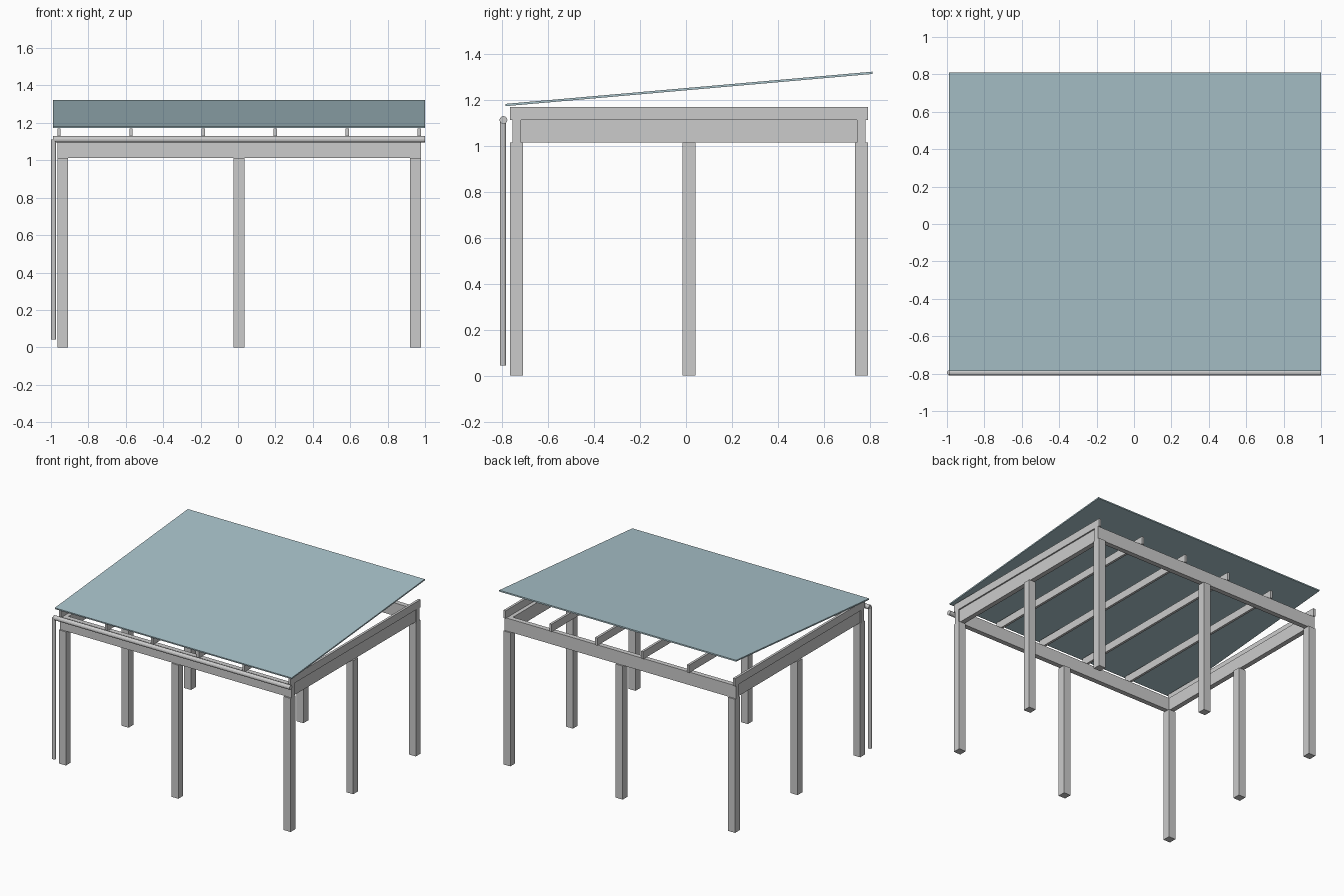
import bpy
import math

if "Cube" in bpy.data.objects:
    bpy.data.objects.remove(bpy.data.objects["Cube"])

CX, CY = 0.006, 0.013        # centre of the timber frame
PX, PY = 0.943, 0.75         # post spacing from the centre
POST_W, POST_H = 0.058, 1.013
BEAM_W, BEAM_TOP = 0.037, 1.111
RAFTER_W, RAFTER_TOP = 0.018, 1.169


def box(name, x, y, z):
    """Box from (min, max) ranges on each axis."""
    bpy.ops.mesh.primitive_cube_add(
        size=1, location=(sum(x) / 2, sum(y) / 2, sum(z) / 2))
    ob = bpy.context.object
    ob.name = name
    ob.scale = (x[1] - x[0], y[1] - y[0], z[1] - z[0])
    bpy.ops.object.transform_apply(location=False, rotation=False, scale=True)
    return ob


def around(c, w):
    return (c - w / 2, c + w / 2)


def pipe(name, radius, length, location, rotation=(0, 0, 0)):
    bpy.ops.mesh.primitive_cylinder_add(
        vertices=12, radius=radius, depth=length,
        location=location, rotation=rotation)
    bpy.context.object.name = name


# Eight posts: a 3 x 3 grid without the centre
for i in (-1, 0, 1):
    for j in (-1, 0, 1):
        if i or j:
            box("post", around(CX + i * PX, POST_W),
                around(CY + j * PY, POST_W), (0, POST_H))

# Ring of beams on the posts
x_span = around(CX, 2 * PX + POST_W)
y_inner = around(CY, 2 * PY - BEAM_W)
for s, side in ((-1, "front"), (1, "back")):
    box(side + "_beam", x_span, around(CY + s * PY, BEAM_W), (POST_H, BEAM_TOP))
for s, side in ((-1, "left"), (1, "right")):
    box(side + "_beam", around(CX + s * PX, BEAM_W), y_inner, (POST_H, BEAM_TOP))

# Six rafters across the beams
y_span = around(CY, 2 * PY + POST_W)
first, last = x_span[0] + RAFTER_W / 2, x_span[1] - RAFTER_W / 2
for k in range(6):
    box("rafter", around(first + (last - first) * k / 5, RAFTER_W),
        y_span, (BEAM_TOP, RAFTER_TOP))

# Sloping roof sheet
run, rise = 1.595, 0.14
roof = box("roof_sheet", around(0, 1.988), around(0, math.hypot(run, rise)),
           around(0, 0.01))
roof.location = (0.006, 0.013, 1.247)
roof.rotation_euler.x = math.atan2(rise, run)
mat = bpy.data.materials.new("pale_blue_sheet")
mat.diffuse_color = (0.40, 0.55, 0.60, 1)
mat.use_nodes = True
mat.node_tree.nodes["Principled BSDF"].inputs["Base Color"].default_value = mat.diffuse_color
roof.data.materials.append(mat)

# Gutter along the front and downpipe at the left corner
pipe("gutter", 0.017, 1.988, (0.006, -0.794, 1.112), (0, math.pi / 2, 0))
pipe("downpipe", 0.014, 1.069, (-0.986, -0.796, 0.5775))
